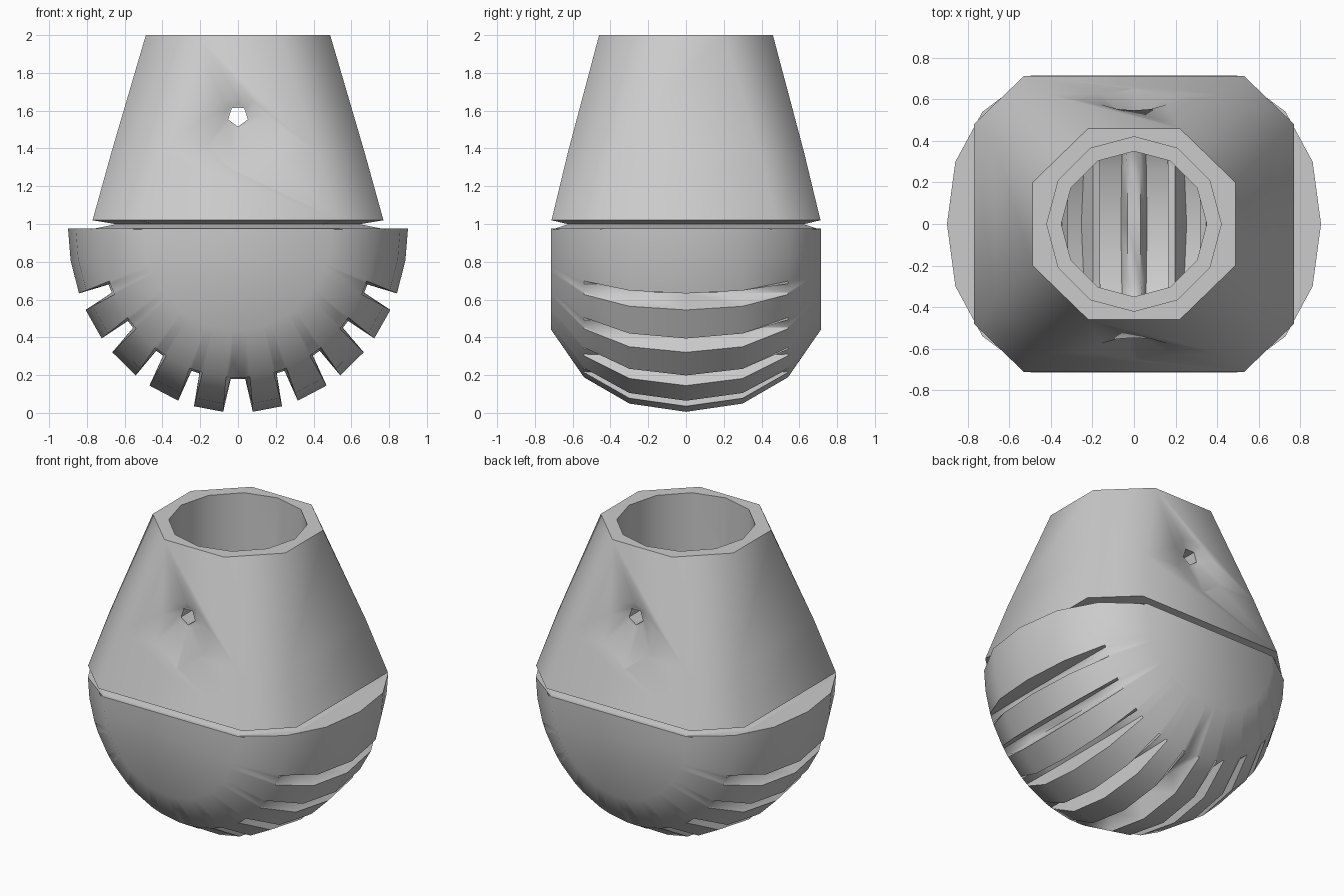
import bpy, bmesh, math
from math import sin, cos, radians, pi

if "Cube" in bpy.data.objects:
    bpy.data.objects.remove(bpy.data.objects["Cube"])


def make_object(name, bm, z=0.0):
    bmesh.ops.remove_doubles(bm, verts=bm.verts, dist=0.0005)
    bmesh.ops.recalc_face_normals(bm, faces=bm.faces)
    mesh = bpy.data.meshes.new(name)
    bm.to_mesh(mesh)
    bm.free()
    obj = bpy.data.objects.new(name, mesh)
    obj.location.z = z
    bpy.context.collection.objects.link(obj)
    return obj


def loft(name, rings, z=0.0):
    # closed solid skinned through rings with equal point counts
    bm = bmesh.new()
    rows = [[bm.verts.new(p) for p in ring] for ring in rings]
    n = len(rows[0])
    for a, b in zip(rows, rows[1:]):
        for i in range(n):
            j = (i + 1) % n
            bm.faces.new((a[i], a[j], b[j], b[i]))
    bm.faces.new(rows[0])
    bm.faces.new(rows[-1])
    return make_object(name, bm, z)


def cut(target, cutter):
    cutter.hide_render = True
    mod = target.modifiers.new("cut", 'BOOLEAN')
    mod.operation = 'DIFFERENCE'
    mod.solver = 'EXACT'
    mod.object = cutter
    bpy.context.view_layer.update()
    bpy.context.view_layer.objects.active = target
    bpy.ops.object.modifier_apply(modifier=mod.name)
    bpy.data.objects.remove(cutter)


def smooth(obj, angle):
    bpy.ops.object.select_all(action='DESELECT')
    obj.select_set(True)
    bpy.context.view_layer.objects.active = obj
    bpy.ops.object.shade_smooth_by_angle(angle=radians(angle))


def circle(r, z, n):
    return [(r * cos(2 * pi * i / n), r * sin(2 * pi * i / n), z) for i in range(n)]


def y_circle(r, y, z, n, phase=-pi / 2):
    return [(r * cos(phase + 2 * pi * i / n), y, z + r * sin(phase + 2 * pi * i / n))
            for i in range(n)]


# half-round bowl profile with notches: (angle, is_notch)
GAPS = [(23.5, 2.8), (39.5, 2.8), (55.8, 2.8), (72.2, 2.8), (90, 5),
        (107.8, 2.8), (124.2, 2.8), (140.5, 2.8), (156.5, 2.8)]
PROFILE = [(0, False), (10, False)]
for c, w in GAPS:
    f = w * 0.6
    PROFILE += [(c - w, False), (c - f, True), (c + f, True), (c + w, False)]
PROFILE += [(170, False), (180, False)]
HALF = [(0.54, 0.81), (0.30, 0.955)]
STATIONS = ([(-0.715, 0.55)] + [(-y, s) for y, s in HALF] + [(0, 1)]
            + [(y, s) for y, s in reversed(HALF)] + [(0.715, 0.55)])


def bowl(name, k, ky, z):
    rings = []
    for y, s in STATIONS:
        ring = []
        for a, notch in PROFILE:
            r = k * (min(s, 0.82) if notch else s)
            ring.append((0.90 * r * cos(radians(a)), y * ky,
                         -0.975 * r * sin(radians(a))))
        rings.append(ring)
    return loft(name, rings, z)


def octagon(xo, yi, xi, yo, z):
    q = [(xo, yi), (xi, yo)]
    pts = q + [(-x, y) for x, y in reversed(q)]
    pts += [(-x, -y) for x, y in pts]
    return [(x, y, z) for x, y in pts]


# ridged lower bowl, hollowed by a smaller copy of itself
lower = bowl("lower_bowl", 1.0, 1.0, 0.977)
cut(lower, bowl("bowl_cavity", 0.8, 0.88, 0.99))
smooth(lower, 70)

# sloped collar closing the seam between the halves
collar = loft("seam_collar", [octagon(0.78, 0.45, 0.52, 0.705, 0.972),
                              octagon(0.64, 0.40, 0.44, 0.62, 1.0)])
cut(collar, loft("collar_bore", [circle(0.35, 0.9, 12), circle(0.35, 1.1, 12)]))
smooth(collar, 48)

# tapering upper shell with eight sides and an undercut base
upper = loft("upper_shell", [
    octagon(0.64, 0.40, 0.44, 0.62, 0.998),
    octagon(0.77, 0.48, 0.53, 0.712, 1.02),
    octagon(0.67, 0.39, 0.42, 0.625, 1.38),
    octagon(0.488, 0.20, 0.22, 0.46, 2.0)])
# straight bore with a narrower ledge at the base
cut(upper, loft("bore", [circle(0.35, 0.9, 12), circle(0.35, 1.03, 12),
                         circle(0.42, 1.031, 12), circle(0.42, 2.03, 12)]))

# see-through pin hole with a shallow dish on both sides
for side in (-1, 1):
    cut(upper, loft("dish", [y_circle(0.30, side * 0.65, 1.57, 8),
                             y_circle(0.06, side * 0.525, 1.57, 8)]))
cut(upper, loft("pin_hole", [y_circle(0.055, -0.9, 1.57, 5),
                             y_circle(0.055, 0.9, 1.57, 5)]))
smooth(upper, 48)
